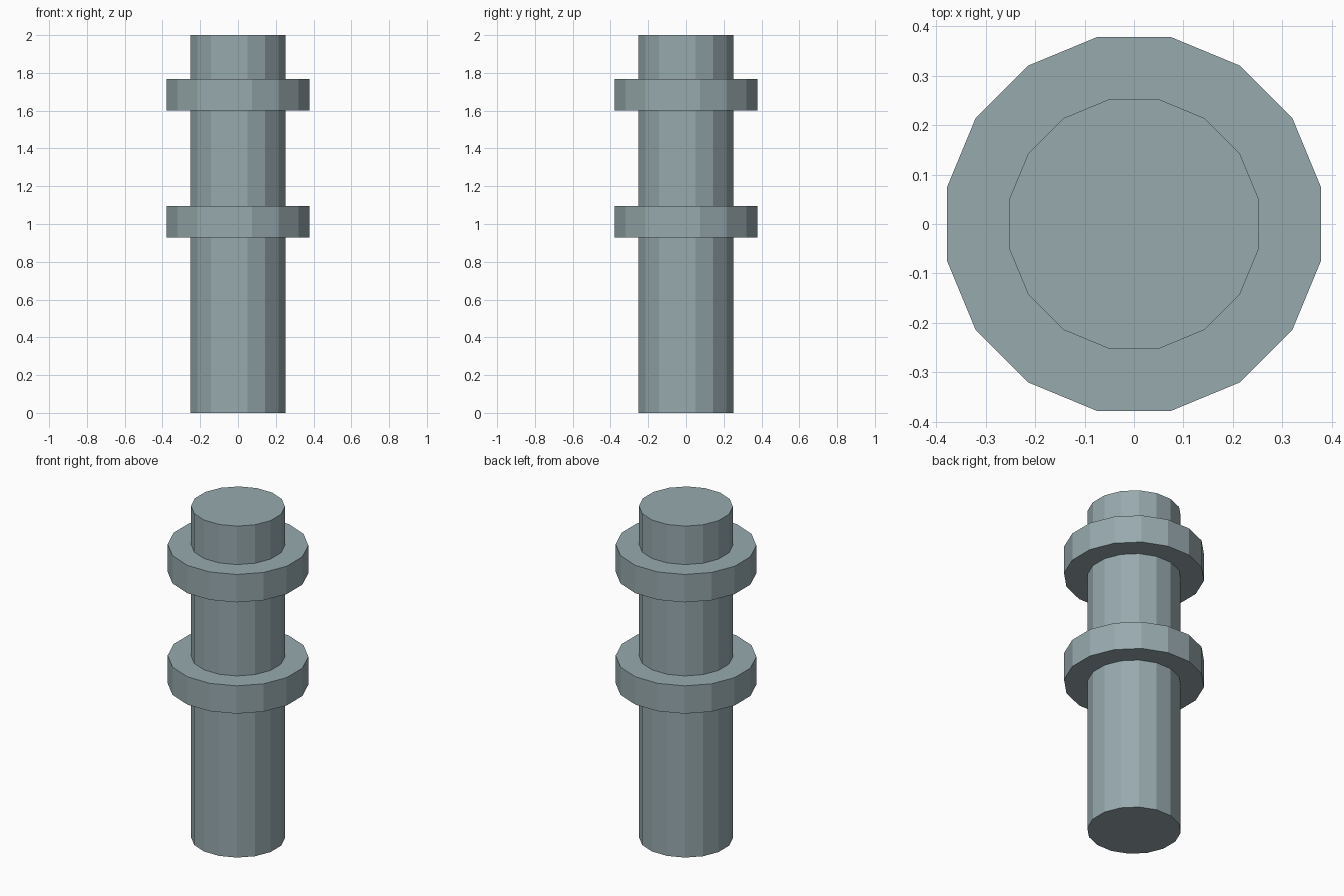
import bpy
import math

cube = bpy.data.objects.get("Cube")
if cube:
    bpy.data.objects.remove(cube, do_unlink=True)

SIDES = 16

# Single blue-grey metal
metal = bpy.data.materials.new("blue_grey_metal")
metal.use_nodes = True
colour = (0.31, 0.40, 0.42, 1.0)
metal.diffuse_color = colour
metal.node_tree.nodes["Principled BSDF"].inputs["Base Color"].default_value = colour


def add_prism(name, radius, bottom, top):
    """Flat-shaded prism with a flat side facing the front."""
    bpy.ops.mesh.primitive_cylinder_add(
        vertices=SIDES, radius=radius, depth=top - bottom,
        location=(0, 0, (bottom + top) / 2), rotation=(0, 0, math.pi / SIDES))
    obj = bpy.context.object
    obj.name = name
    obj.data.name = name
    obj.data.materials.append(metal)
    bpy.ops.object.transform_apply(location=False, rotation=True, scale=False)
    return obj


# Central shaft
add_prism("shaft", 0.257, 0, 2)

# Two identical collars around the shaft
for name, bottom in (("lower_collar", 0.928), ("upper_collar", 1.6)):
    add_prism(name, 0.385, bottom, bottom + 0.168)
